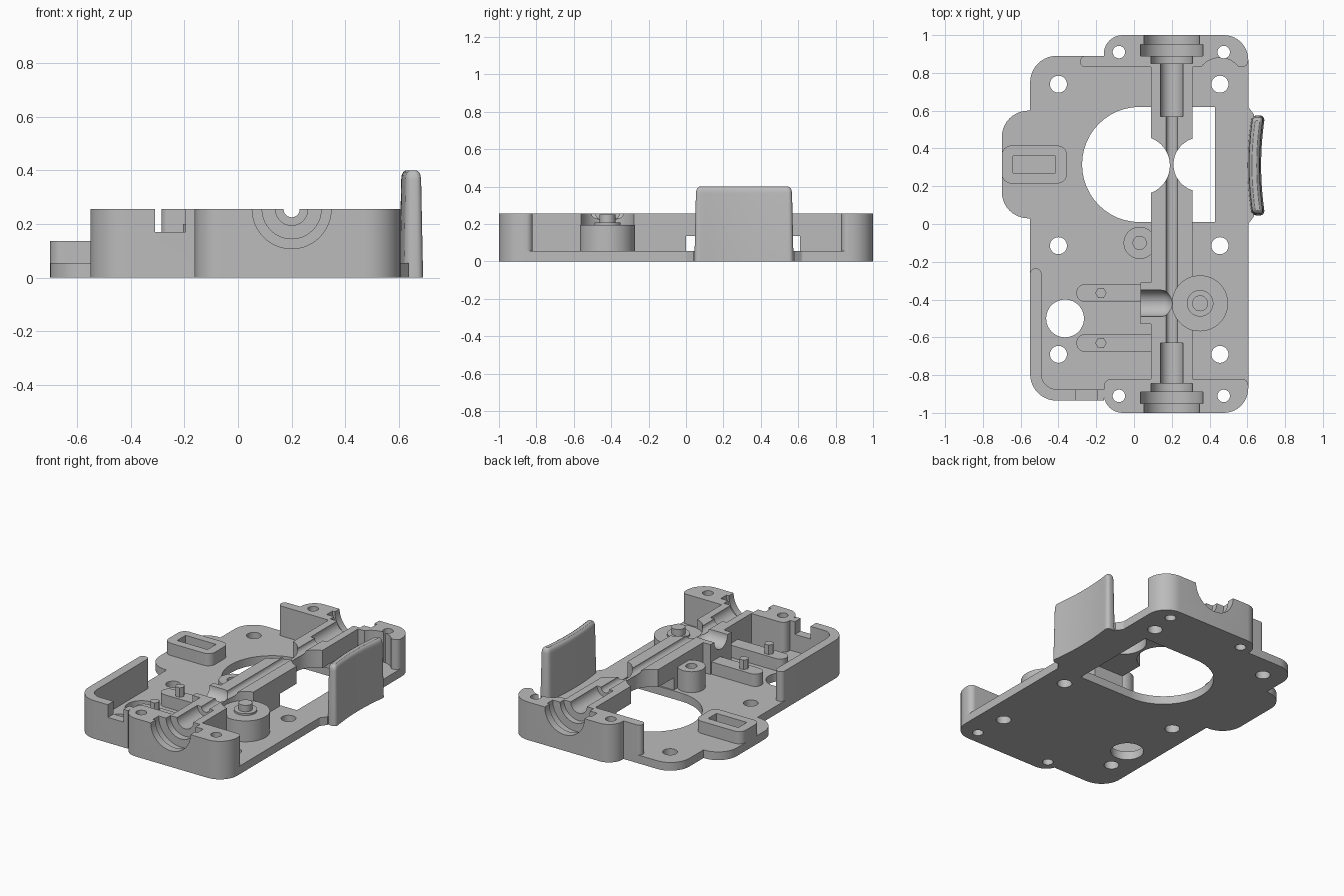
import bpy, bmesh, math
from mathutils import Vector, Matrix

if "Cube" in bpy.data.objects:
    bpy.data.objects.remove(bpy.data.objects["Cube"])

T, H, MID = 0.055, 0.255, 0.137      # plate top, wall top, middle level
grey = bpy.data.materials.new("light_grey")
grey.diffuse_color = (0.5, 0.5, 0.5, 1)
grey.use_nodes = True
grey.node_tree.nodes["Principled BSDF"].inputs["Base Color"].default_value = grey.diffuse_color


def make(name, bm):
    bmesh.ops.recalc_face_normals(bm, faces=bm.faces)
    me = bpy.data.meshes.new(name)
    bm.to_mesh(me)
    bm.free()
    me.materials.append(grey)
    ob = bpy.data.objects.new(name, me)
    bpy.context.collection.objects.link(ob)
    return ob


def rounded(pts, n=10):
    """Outline from (x, y, corner radius) points."""
    out = []
    for i, (x, y, r) in enumerate(pts):
        p = Vector((x, y))
        if r == 0:
            out.append(p)
            continue
        d1 = (Vector(pts[i - 1][:2]) - p).normalized()
        d2 = (Vector(pts[(i + 1) % len(pts)][:2]) - p).normalized()
        half = d1.angle(d2) / 2
        c = p + (d1 + d2).normalized() * r / math.sin(half)
        va, vb = p + d1 * r / math.tan(half) - c, p + d2 * r / math.tan(half) - c
        a0 = math.atan2(va.y, va.x)
        da = (math.atan2(vb.y, vb.x) - a0 + math.pi) % (2 * math.pi) - math.pi
        out += [c + r * Vector((math.cos(a0 + da * k / n), math.sin(a0 + da * k / n)))
                for k in range(n + 1)]
    return out


def loft(name, rings):
    bm = bmesh.new()
    vs = [[bm.verts.new(p) for p in ring] for ring in rings]
    n = len(vs[0])
    for a, b in zip(vs, vs[1:]):
        for i in range(n):
            bm.faces.new((a[i], a[(i + 1) % n], b[(i + 1) % n], b[i]))
    bm.faces.new(vs[0][::-1])
    bm.faces.new(vs[-1])
    return make(name, bm)


def prism(name, pts, z0, z1):
    o = rounded(pts)
    return loft(name, [[(p.x, p.y, z) for p in o] for z in (z0, z1)])


def box(name, x0, x1, y0, y1, z0, z1, r=0):
    return prism(name, [(x0, y0, r), (x1, y0, r), (x1, y1, r), (x0, y1, r)], z0, z1)


def lathe(name, profile, matrix, n=48):
    """Profile of (distance along axis, radius) turned about local z."""
    ang = [2 * math.pi * i / n for i in range(n)]
    return loft(name, [[matrix @ Vector((r * math.cos(a), r * math.sin(a), t)) for a in ang]
                       for t, r in profile])


def cyl(name, x, y, r, z0, z1):
    return lathe(name, [(z0, r), (z1, r)], Matrix.Translation((x, y, 0)))


def cut(ob, cutters):
    for c in cutters:
        c.hide_render = True
        m = ob.modifiers.new("cut", 'BOOLEAN')
        m.operation, m.solver, m.object = 'DIFFERENCE', 'EXACT', c
    dg = bpy.context.evaluated_depsgraph_get()
    me = bpy.data.meshes.new_from_object(ob.evaluated_get(dg))
    ob.modifiers.clear()
    ob.data = me


cutters = []


def tool(ob):
    cutters.append(ob)
    return ob


# shared cutters: stepped bore along y, screw holes
bore_prof = [(-1.1, .147), (-.95, .147), (-.95, .165), (-.89, .165), (-.89, .11), (-.845, .11),
             (-.845, .06), (-.63, .06), (-.63, .03), (.57, .03), (.57, .06), (.85, .06),
             (.85, .11), (.89, .11), (.89, .165), (.95, .165), (.95, .147), (1.1, .147)]
bore = tool(lathe("bore_cutter", bore_prof,
                  Matrix.Translation((.2, 0, H)) @ Matrix.Rotation(-math.pi / 2, 4, 'X'), 64))
small = {s: [tool(cyl("small_hole", x, s * .91, .033, -.1, .4)) for x in (-.08, .475)]
         for s in (-1, 1)}
big = [tool(cyl("plate_hole", x, y, .045, -.1, .3)) for x in (-.4, .455) for y in (.74, -.115, -.69)]

# base plate with ear, window and holes
plate = prism("base_plate", [
    (-.16, -1, .1), (.605, -1, .13), (.605, 0, .02), (.635, .04, 0), (.635, .58, 0),
    (.605, .62, .02), (.605, 1, .13), (-.16, 1, .1), (-.16, .89, 0), (-.55, .89, .14),
    (-.55, .6, 0), (-.7, .6, .14), (-.7, .03, .14), (-.55, .03, 0),
    (-.55, -.935, .14), (-.16, -.935, 0)], 0, T)
cut(plate, big + small[1] + small[-1] + [
    tool(cyl("window_round", .03, .315, .305, -.1, .3)),
    tool(box("window_square", .03, .43, .01, .62, -.1, .3)),
    tool(cyl("cable_hole", -.365, -.5, .1, -.1, .3))])

# end blocks holding the bore sockets
for name, s, inner in (("front_end_block", -1, .82), ("back_end_block", 1, .83)):
    block = prism(name, [(-.16, s, .1), (.605, s, .13), (.605, s * inner, .035),
                         (-.16, s * inner, .04 if s < 0 else 0)], T, H)
    extra = [tool(cyl("screw_clearance", .455, .755, .125, 0, .4))] if s > 0 else []
    cut(block, small[s] + [bore] + extra)

# centre rail with groove, bridging the window
rail = prism("centre_rail", [
    (.09, -.82, 0), (.31, -.82, 0), (.31, .83, 0), (.09, .83, 0),
    (.09, -.31, 0), (.035, -.31, 0), (.035, -.53, 0), (.09, -.53, 0)], T, H)
dome = [(.14 + .07 * math.sin(a * math.pi / 16), .07 * math.cos(a * math.pi / 16)) for a in range(8)]
cut(rail, [bore,
           tool(box("bridge_gap", 0, .4, 0, .61, 0, MID)),
           tool(cyl("neck_left", .035, .31, .155, 0, .4)),
           tool(cyl("neck_right", .352, .315, .143, 0, .4)),
           tool(cyl("boss_clearance", .35, -.42, .147, 0, .4)),
           tool(lathe("side_socket", [(-.1, .07)] + dome, Matrix.Translation((0, -.42, H))
                      @ Matrix.Rotation(math.pi / 2, 4, 'Y')))])

# corner wall with notch, and short back wall
wall = prism("corner_wall", [
    (-.55, -.235, .028), (-.55, -.935, .14), (-.16, -.935, 0), (-.16, -.875, 0),
    (-.49, -.875, .08), (-.49, -.235, .028)], T, H)
cut(wall, [tool(box("wall_notch", -.31, -.195, -1, -.8, .17, .4))])
prism("back_wall", [(-.285, .83, .028), (-.16, .83, 0), (-.16, .89, 0), (-.285, .89, .028)], T, H)

# slotted box on the ear
slot_box = box("slot_box", -.7, -.355, .215, .415, T, MID, .05)
cut(slot_box, [tool(box("slot", -.64, -.415, .27, .36, T - .02, .3))])

# round boss with pivot pin
lathe("pivot_boss", [(T, .148), (.195, .148), (.195, .07), (.207, .07), (.207, .042), (.25, .042)],
      Matrix.Translation((.35, -.42, 0)), 64)

# screw boss beside the rail
screw_boss = cyl("screw_boss", .03, -.1, .085, T, .195)
cut(screw_boss, [tool(cyl("boss_hole", .03, -.1, .035, T + .02, .4))])

# two ribs with hexagonal pins
for i, y in enumerate((-.365, -.63)):
    prism(f"rib_{i + 1}", [(-.305, y - .047, .046), (.09, y - .047, 0),
                           (.09, y + .047, 0), (-.305, y + .047, .046)], T, MID)
    lathe(f"rib_pin_{i + 1}", [(MID, .03), (.2, .03)], Matrix.Translation((-.175, y, 0)), 6)

# curved finger tab on the right edge
rings = []
for z, hl, ht in ((0, .265, .036), (.365, .257, .029), (.382, .254, .027), (.394, .247, .021), (.4, .238, .012)):
    r = ht * .8
    ys = [hl * .8 * (k / 6 - 1) for k in range(13)]
    pts = [(-ht, -hl, r), (ht, -hl, r)] + [(ht, y, 0) for y in ys] + [(ht, hl, r), (-ht, hl, r)] \
        + [(-ht, y, 0) for y in reversed(ys)]
    rings.append([(p.x + .637 + .021 * (p.y / .265) ** 2, p.y + .31, z) for p in rounded(pts, 6)])
loft("finger_tab", rings)

# remove cutters, smooth curved faces
for c in set(cutters):
    bpy.data.objects.remove(c)
bpy.ops.object.select_all(action='DESELECT')
for ob in bpy.context.scene.objects:
    ob.select_set(True)
    bpy.context.view_layer.objects.active = ob
bpy.ops.object.shade_smooth_by_angle(angle=math.radians(30))
